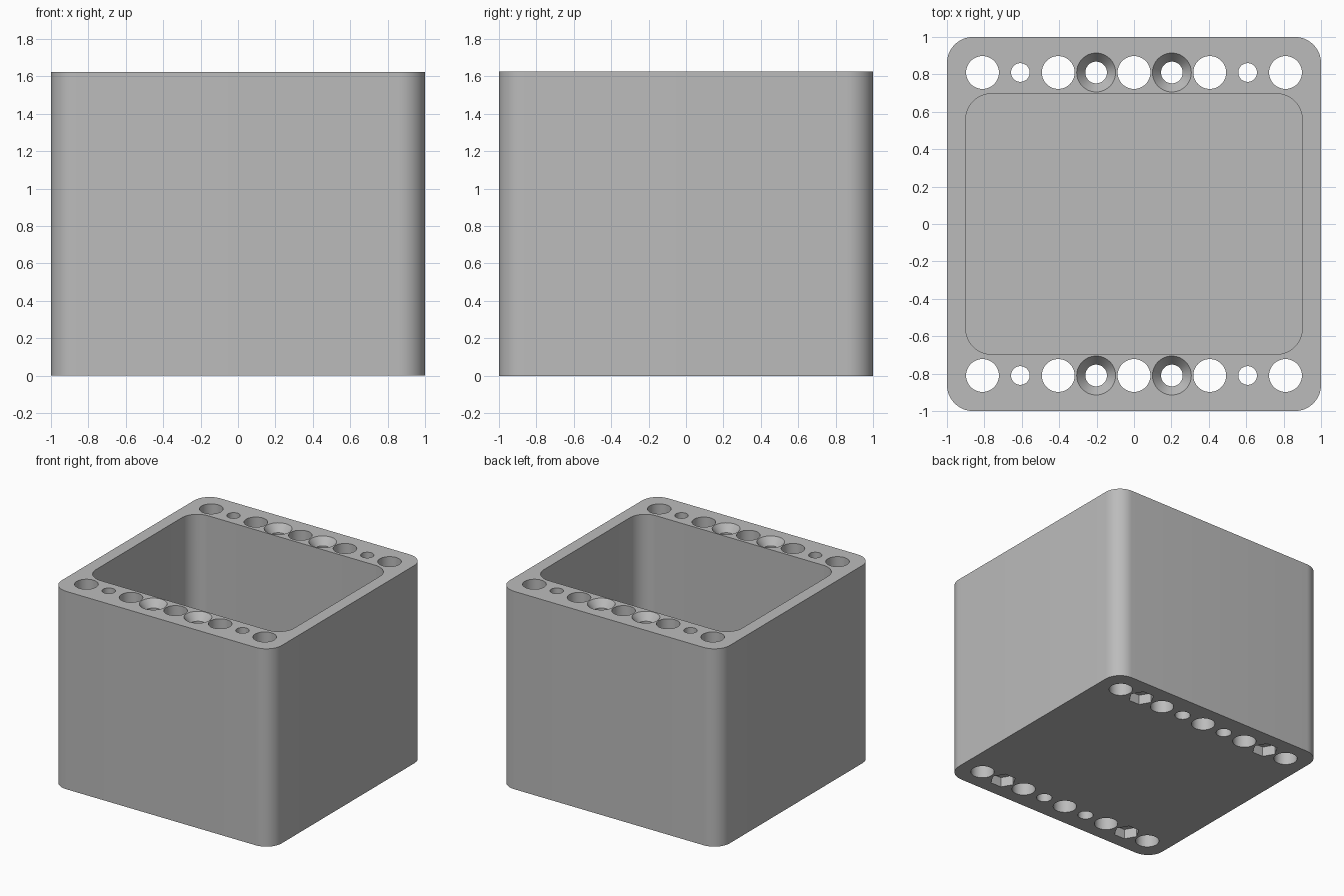
import bpy, bmesh, math

cube = bpy.data.objects.get("Cube")
if cube:
    bpy.data.objects.remove(cube, do_unlink=True)

HEIGHT = 1.625
FLOOR = 0.1
PITCH = 0.2025
ROW_Y = 0.81

grey = bpy.data.materials.new("plain grey")
grey.use_nodes = True
grey.diffuse_color = (0.5, 0.5, 0.5, 1)
grey.node_tree.nodes["Principled BSDF"].inputs["Base Color"].default_value = (0.5, 0.5, 0.5, 1)


def make_object(name, bm):
    bmesh.ops.recalc_face_normals(bm, faces=bm.faces)
    mesh = bpy.data.meshes.new(name)
    bm.to_mesh(mesh)
    bm.free()
    mesh.materials.append(grey)
    obj = bpy.data.objects.new(name, mesh)
    bpy.context.collection.objects.link(obj)
    return obj


def add_loft(bm, rings):
    """Skin a stack of equal-sized point rings and cap both ends."""
    loops = [[bm.verts.new(p) for p in ring] for ring in rings]
    n = len(loops[0])
    for low, high in zip(loops, loops[1:]):
        for i in range(n):
            j = (i + 1) % n
            bm.faces.new((low[i], low[j], high[j], high[i]))
    bm.faces.new(loops[0][::-1])
    bm.faces.new(loops[-1])


def rounded_ring(hx, hy, radius, z, steps=12):
    points = []
    for corner, (sx, sy) in enumerate([(1, 1), (-1, 1), (-1, -1), (1, -1)]):
        for k in range(steps + 1):
            a = math.pi / 2 * (corner + k / steps)
            points.append((sx * (hx - radius) + radius * math.cos(a),
                           sy * (hy - radius) + radius * math.sin(a), z))
    return points


def add_lathe(bm, x, y, profile, sides=48):
    add_loft(bm, [[(x + r * math.cos(math.tau * i / sides),
                    y + r * math.sin(math.tau * i / sides), z)
                   for i in range(sides)] for r, z in profile])


def rounded_block(name, hx, hy, radius, z0, z1):
    bm = bmesh.new()
    add_loft(bm, [rounded_ring(hx, hy, radius, z) for z in (z0, z1)])
    return make_object(name, bm)


# Outer body and the inside cavity
body = rounded_block("box_body", 1, 1, 0.14, 0, HEIGHT)
cavity = rounded_block("cavity_cutter", 0.9, 0.697, 0.14, FLOOR, HEIGHT + 0.1)

# Two rows of through holes, with countersinks and hexagonal nut pockets
wide = [(0.088, -0.1), (0.088, HEIGHT + 0.1)]
narrow = [(0.05, -0.1), (0.05, HEIGHT + 0.1)]
countersunk = [(0.058, -0.1), (0.058, HEIGHT - 0.06),
               (0.104, HEIGHT), (0.104, HEIGHT + 0.1)]
pocket = [(0.097, -0.1), (0.097, 0.08)]

holes, pockets = bmesh.new(), bmesh.new()
for y in (-ROW_Y, ROW_Y):
    for i in range(-4, 5):
        profile = {1: countersunk, 3: narrow}.get(abs(i), wide)
        add_lathe(holes, i * PITCH, y, profile)
        if abs(i) == 3:
            add_lathe(pockets, i * PITCH, y, pocket, sides=6)

cutters = [cavity, make_object("nut_pocket_cutter", pockets),
           make_object("hole_cutter", holes)]
for cutter in cutters:
    mod = body.modifiers.new(cutter.name, 'BOOLEAN')
    mod.operation = 'DIFFERENCE'
    mod.solver = 'EXACT'
    mod.object = cutter

# Apply the cuts, then remove the cutters
bpy.context.view_layer.objects.active = body
body.select_set(True)
for cutter in cutters:
    cutter.select_set(False)
    bpy.ops.object.modifier_apply(modifier=cutter.name)
    bpy.data.objects.remove(cutter, do_unlink=True)

bpy.ops.object.shade_smooth_by_angle(angle=math.radians(30))
